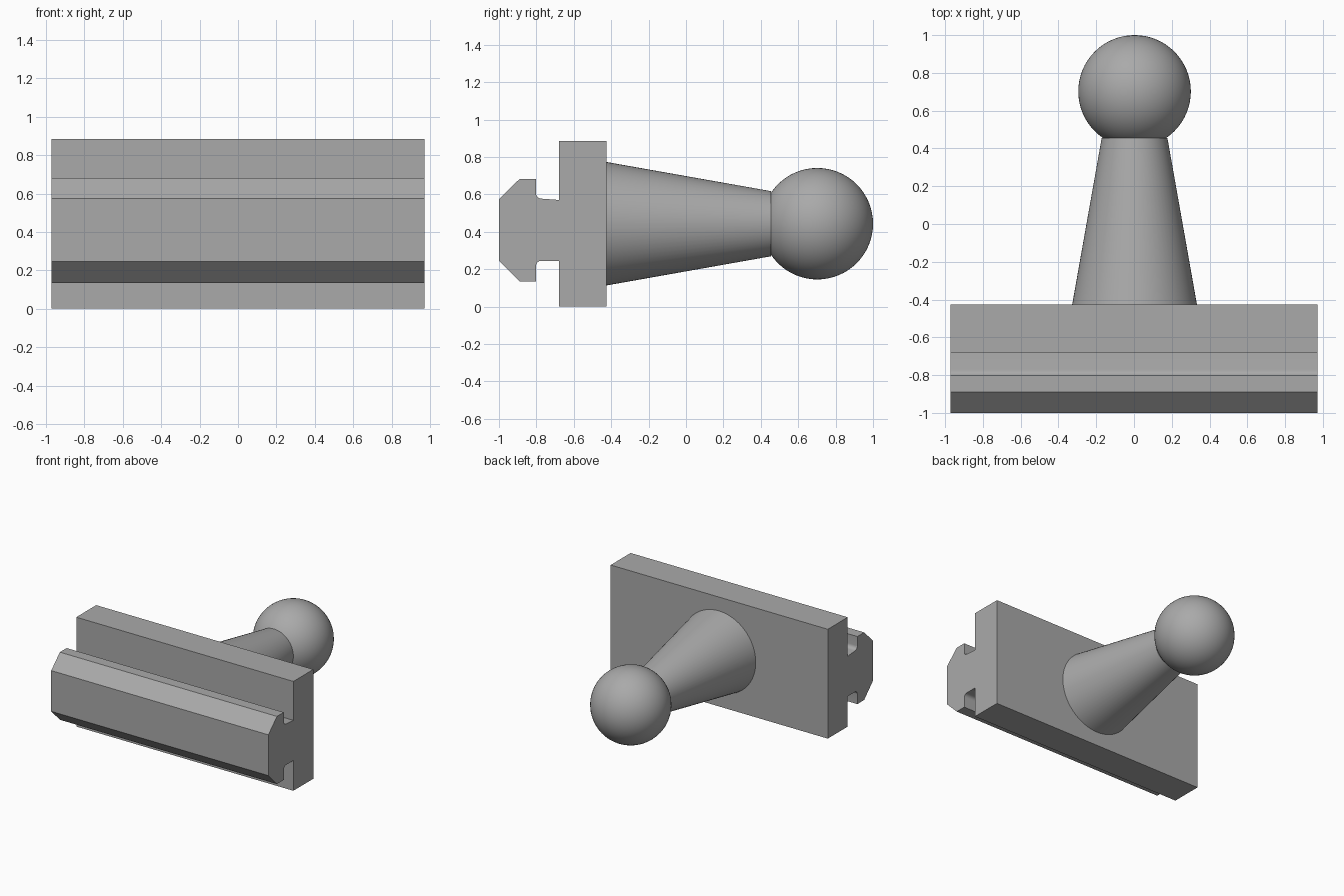
import bpy, bmesh, math
from mathutils import Matrix

if "Cube" in bpy.data.objects:
    bpy.data.objects.remove(bpy.data.objects["Cube"])

grey = bpy.data.materials.new("mid grey")
grey.diffuse_color = (0.40, 0.40, 0.40, 1)
grey.use_nodes = True
grey.node_tree.nodes["Principled BSDF"].inputs["Base Color"].default_value = grey.diffuse_color

HALF = 0.972     # half length of the rail
AXIS_Z = 0.443   # height of the stem axis


def finish(name, bm):
    bmesh.ops.recalc_face_normals(bm, faces=bm.faces[:])
    me = bpy.data.meshes.new(name)
    bm.to_mesh(me)
    bm.free()
    me.materials.append(grey)
    ob = bpy.data.objects.new(name, me)
    bpy.context.collection.objects.link(ob)
    return ob


def smooth(ob):
    bpy.ops.object.select_all(action='DESELECT')
    ob.select_set(True)
    bpy.context.view_layer.objects.active = ob
    bpy.ops.object.shade_smooth_by_angle(angle=math.radians(30))


def fillet(cy, cz, r, a0, a1, n=5):
    """Arc points around (cy, cz), angles in degrees."""
    angles = [math.radians(a0 + (a1 - a0) * i / n) for i in range(n + 1)]
    return [(cy + r * math.cos(a), cz + r * math.sin(a)) for a in angles]


# Mounting rail: T-slot cross-section (y, z) extruded along x
R = 0.03
profile = [(-1.0, 0.245), (-0.89, 0.135), (-0.803, 0.135)]
profile += fillet(-0.803 + R, 0.245 - R, R, 180, 90)
profile += [(-0.68, 0.245), (-0.68, 0.0), (-0.425, 0.0),
            (-0.425, 0.885), (-0.68, 0.885), (-0.68, 0.57)]
profile += fillet(-0.803 + R, 0.577 + R, R, 270, 180)
profile += [(-0.803, 0.682), (-0.89, 0.682), (-1.0, 0.575)]

bm = bmesh.new()
face = bm.faces.new([bm.verts.new((-HALF, y, z)) for y, z in profile])
ext = bmesh.ops.extrude_face_region(bm, geom=[face])
bmesh.ops.translate(bm, vec=(2 * HALF, 0, 0),
                    verts=[g for g in ext['geom'] if isinstance(g, bmesh.types.BMVert)])
smooth(finish("mounting_rail", bm))

# Tapered stem reaching back from the plate to the ball
Y0, Y1 = -0.425, 0.455
bm = bmesh.new()
bmesh.ops.create_cone(bm, cap_ends=True, segments=64, radius1=0.33, radius2=0.174,
                      depth=Y1 - Y0,
                      matrix=Matrix.Translation((0.003, (Y0 + Y1) / 2, AXIS_Z))
                      @ Matrix.Rotation(-math.pi / 2, 4, 'X'))
smooth(finish("tapered_stem", bm))

# Ball at the end of the stem
bm = bmesh.new()
bmesh.ops.create_uvsphere(bm, u_segments=64, v_segments=32, radius=0.298,
                          matrix=Matrix.Translation((0.003, 0.702, AXIS_Z))
                          @ Matrix.Rotation(-math.pi / 2, 4, 'X'))
smooth(finish("ball", bm))
